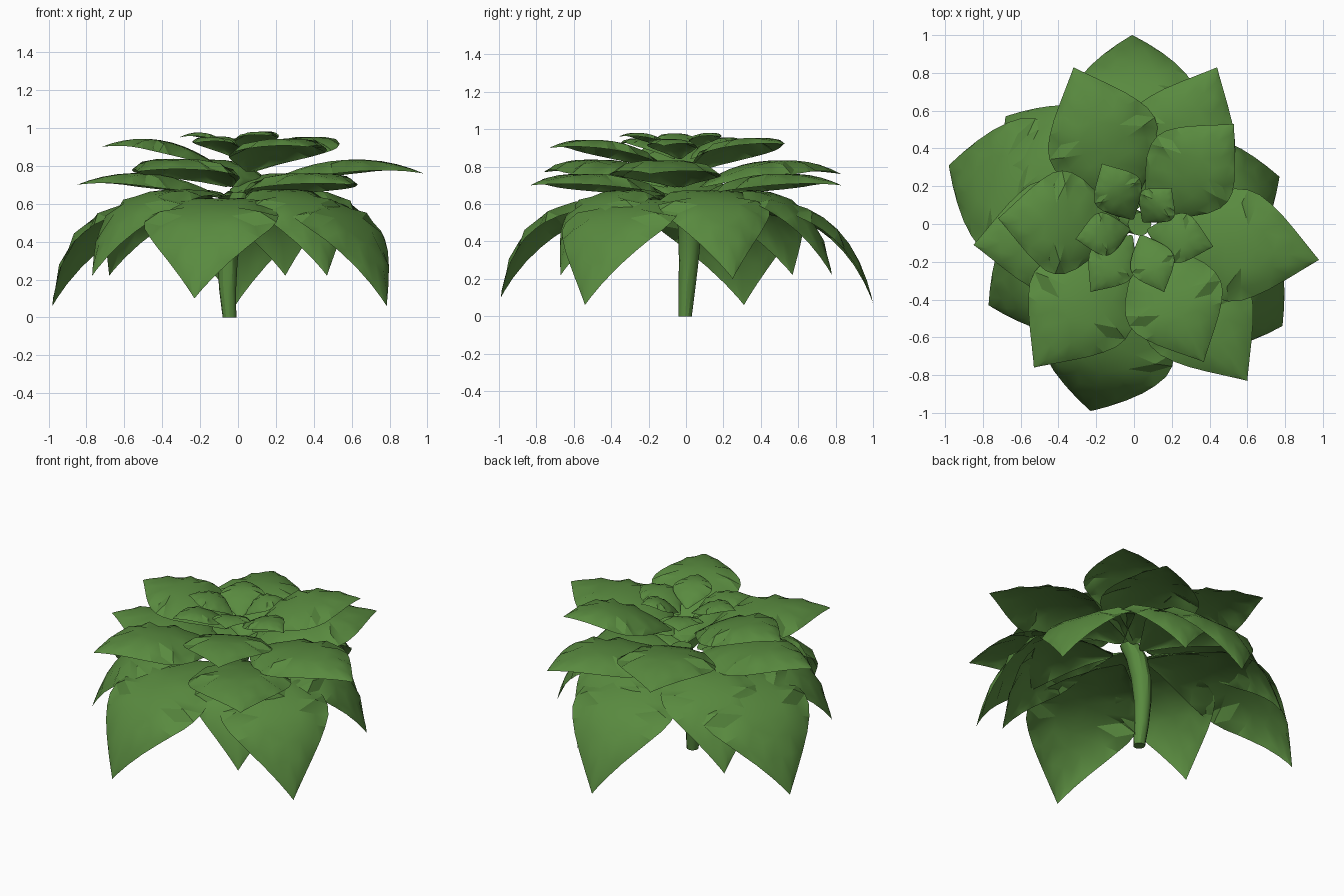
import bpy, bmesh, math
from mathutils import Vector

if "Cube" in bpy.data.objects:
    bpy.data.objects.remove(bpy.data.objects["Cube"])

green = bpy.data.materials.new("leaf green")
green.diffuse_color = (0.1, 0.256, 0.05, 1)
green.use_nodes = True
green.node_tree.nodes["Principled BSDF"].inputs["Base Color"].default_value = green.diffuse_color

# Half-width of a heart-shaped leaf along its length
OUTLINE = [(0, .08), (.06, .38), (.13, .66), (.22, .87), (.32, .98), (.42, 1), (.52, .95),
           (.62, .83), (.72, .67), (.82, .46), (.91, .24), (.97, .08), (1, 0)]
COLS = [-1, -.75, -.4, 0, .4, .75, 1]
CENTRE = Vector((0.02, -0.02, 0))


def finish(name, bm):
    mesh = bpy.data.meshes.new(name)
    bm.to_mesh(mesh)
    bm.free()
    mesh.materials.append(green)
    ob = bpy.data.objects.new(name, mesh)
    bpy.context.collection.objects.link(ob)
    bpy.ops.object.select_all(action='DESELECT')
    ob.select_set(True)
    bpy.context.view_layer.objects.active = ob
    bpy.ops.object.shade_smooth_by_angle(angle=math.radians(30))


def leaf(name, tip, width, base_r, base_z, reach, top_z, cup):
    """Arched leaf blade from near the stem out to its tip."""
    tip = Vector(tip)
    out = Vector((tip.x - CENTRE.x, tip.y - CENTRE.y, 0))
    length = out.length
    out.normalize()
    side = Vector((-out.y, out.x, 0))
    a = CENTRE + out * base_r + Vector((0, 0, base_z))
    b = CENTRE + out * length * reach + Vector((0, 0, top_z))
    bm = bmesh.new()
    rows = []
    for i, (t, w) in enumerate(OUTLINE[:-1]):
        row = []
        for s in COLS:
            # side veins sweep forward from the midrib
            u = min(t + .13 * abs(s) * w * (1 - t), 1)
            p = a * (1 - u) ** 2 + b * 2 * u * (1 - u) + tip * u * u
            tangent = ((b - a) * (1 - u) + (tip - b) * u).normalized()
            normal = tangent.cross(side).normalized()
            half = width * w / 2
            # edges curl down, veins ripple between midrib and edge
            ripple = width * .03 * (1 if i % 2 else -1) * (abs(s) == .75) * w
            crease = -width * .02 * w * (s == 0)
            off = -cup * half * s * s + ripple + crease
            row.append(bm.verts.new(p + side * s * half + normal * off))
        rows.append(row)
    for r0, r1 in zip(rows, rows[1:]):
        for j in range(len(COLS) - 1):
            bm.faces.new((r0[j], r1[j], r1[j + 1], r0[j + 1]))
    end = bm.verts.new(tip)
    for j in range(len(COLS) - 1):
        bm.faces.new((rows[-1][j], end, rows[-1][j + 1]))
    bmesh.ops.recalc_face_normals(bm, faces=bm.faces[:])
    if sum(f.normal.z * f.calc_area() for f in bm.faces) < 0:
        bmesh.ops.reverse_faces(bm, faces=bm.faces[:])
    bmesh.ops.triangulate(bm, faces=bm.faces[:])
    finish(name, bm)


# Each tier: name, base radius, base height, reach, arch height, edge curl, leaves (tip, width)
TIERS = [
    ("drooping_leaf", .10, .60, .86, .79, .22, [
        ((-.01, 1.0, .07), .68), ((-.98, .31, .06), .76), ((-.23, -.99, .10), .72),
        ((.785, -.54, .06), .68)]),
    ("lower_leaf", .10, .64, .82, .83, .22, [
        ((-.77, -.43, .22), .62), ((-.68, .57, .22), .60), ((.47, -.67, .22), .58),
        ((.25, .78, .22), .58), ((.77, .25, .2), .62)]),
    ("middle_leaf", .10, .63, .55, .875, .28, [
        ((.44, .83, .70), .60), ((-.85, -.11, .70), .60), ((.60, -.83, .70), .62)]),
    ("broad_leaf", .10, .69, .55, .96, .28, [
        ((-.32, .83, .76), .60), ((-.53, -.76, .77), .60), ((.98, -.19, .76), .60)]),
    ("upper_leaf", .08, .77, .55, 1.05, .26, [
        ((-.72, .03, .90), .55), ((.53, .53, .92), .51), ((.37, -.73, .90), .54)]),
    ("inner_leaf", .05, .84, .55, 1.02, .26, [
        ((-.17, .32, .93), .27), ((.42, -.12, .91), .27), ((-.23, -.36, .92), .26)]),
    ("crown_leaf", .04, .88, .55, 1.035, .26, [
        ((-.31, -.08, .95), .23), ((.20, .19, .96), .22), ((.16, -.36, .96), .24)]),
]
for name, r, z, reach, top, cup, leaves in TIERS:
    for k, (tip, width) in enumerate(leaves):
        leaf(f"{name}_{k + 1}", tip, width, r, z, reach, top, cup)

# Curved stem, thicker toward the top
STEM = [(-.045, -.005, 0, .036), (-.055, .005, .15, .045), (-.055, .015, .3, .053),
        (-.04, .02, .45, .062), (-.01, .015, .58, .066), (.03, .0, .66, .062)]
N = 12
bm = bmesh.new()
rings = [[bm.verts.new((x + r * math.cos(2 * math.pi * k / N), y + r * math.sin(2 * math.pi * k / N), z))
          for k in range(N)] for x, y, z, r in STEM]
for r0, r1 in zip(rings, rings[1:]):
    for k in range(N):
        bm.faces.new((r0[k], r0[(k + 1) % N], r1[(k + 1) % N], r1[k]))
bm.faces.new(rings[0][::-1])
bm.faces.new(rings[-1])
finish("stem", bm)
